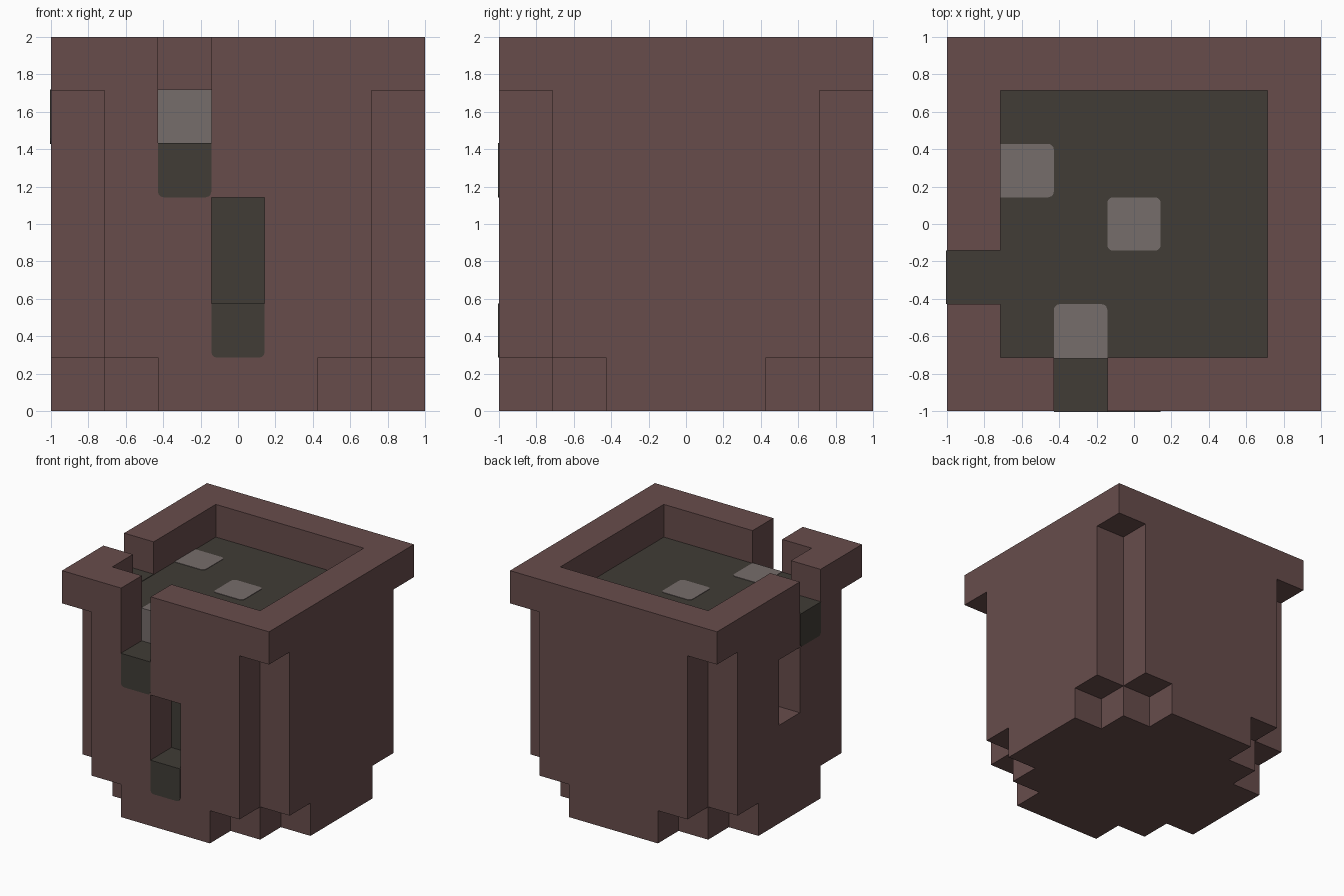
import bpy, bmesh, math
from mathutils import Vector

if "Cube" in bpy.data.objects:
    bpy.data.objects.remove(bpy.data.objects["Cube"], do_unlink=True)

U = 2 / 7          # one block
LIFT = 0.004       # how far painted plates stand proud


def material(name, rgb):
    m = bpy.data.materials.new(name)
    m.use_nodes = True
    m.diffuse_color = (*rgb, 1)
    m.node_tree.nodes["Principled BSDF"].inputs["Base Color"].default_value = (*rgb, 1)
    return m


BROWN = material("cauldron brown", (0.137, 0.073, 0.071))
BROTH = material("dark broth", (0.052, 0.046, 0.037))
BUBBLE = material("bubble grey", (0.182, 0.153, 0.146))


def finish(name, bm, mat):
    bmesh.ops.recalc_face_normals(bm, faces=bm.faces)
    me = bpy.data.meshes.new(name)
    bm.to_mesh(me)
    bm.free()
    me.materials.append(mat)
    ob = bpy.data.objects.new(name, me)
    bpy.context.collection.objects.link(ob)
    return ob


def corner(i, j, k):
    return Vector((i * U - 1, j * U - 1, k * U))


def blocks(name, cells, mat):
    """Outer skin of a set of blocks, with flat areas merged."""
    bm = bmesh.new()
    for c in cells:
        for axis in range(3):
            for side in (0, 1):
                n = list(c)
                n[axis] += 2 * side - 1
                if tuple(n) in cells:
                    continue
                b, d = (axis + 1) % 3, (axis + 2) % 3
                quad = []
                for s, t in ((0, 0), (1, 0), (1, 1), (0, 1)):
                    p = list(c)
                    p[axis] += side
                    p[b] += s
                    p[d] += t
                    quad.append(bm.verts.new(corner(*p)))
                bm.faces.new(quad if side else quad[::-1])
    bmesh.ops.remove_doubles(bm, verts=bm.verts, dist=1e-4)
    bmesh.ops.dissolve_limit(bm, angle_limit=0.01, verts=bm.verts, edges=bm.edges)
    return finish(name, bm, mat)


def rounded_block(name, lo, hi, axis, rounded, mat, r=0.03):
    """Box whose chosen edges along one axis are rounded.
    rounded holds (side, side) signs in the two other axes."""
    bm = bmesh.new()
    bmesh.ops.create_cube(bm, size=1)
    lo, hi = Vector(lo), Vector(hi)
    for v in bm.verts:
        v.co = Vector([lo[a] if v.co[a] < 0 else hi[a] for a in range(3)])
    mid = (lo + hi) / 2
    others = [a for a in range(3) if a != axis]
    picked = []
    for e in bm.edges:
        p, q = e.verts[0].co, e.verts[1].co
        if abs(p[axis] - q[axis]) > 1e-5:
            sides = tuple(1 if p[a] > mid[a] else -1 for a in others)
            if sides in rounded:
                picked.append(e)
    bmesh.ops.bevel(bm, geom=picked, offset=r, segments=3, profile=0.5, affect='EDGES')
    return finish(name, bm, mat)


def inset(i, j):
    """Steps in from the nearest side walls, added together."""
    return min(i, 6 - i) + min(j, 6 - j)


grid = [(i, j) for i in range(7) for j in range(7)]
border = [c for c in grid if 0 in c or 6 in c]

# Stepped round base
blocks("base", {(i, j, 0) for i, j in grid if inset(i, j) >= 2}, BROWN)

# Walls without corner posts, with spill openings in the front and side
openings = {(2, 0, 5), (3, 0, 3), (3, 0, 2), (0, 3, 4), (0, 3, 3)}
blocks("wall", {(i, j, k) for i, j in border if inset(i, j) >= 1
                for k in range(1, 6)} - openings, BROWN)

# Overhanging square rim with two pouring notches
blocks("rim", {(i, j, 6) for i, j in border} - {(2, 0, 6), (0, 2, 6)}, BROWN)

# Broth filling the inside
blocks("broth", {(i, j, k) for i in range(1, 6) for j in range(1, 6)
                 for k in range(1, 6)}, BROTH)

# Drips running over the wall, rounded at their lower corners
LOW = {(-1, -1), (1, -1)}
for name, cell, axis in (("upper_front_drip", (2, 0, 4), 1),
                         ("lower_front_drip", (3, 0, 1), 1),
                         ("side_drip", (0, 2, 5), 0)):
    lo = corner(*cell)
    hi = lo + Vector((U, U, U + LIFT))
    lo[axis] -= LIFT
    rounded_block(name, lo, hi, axis, LOW, BROTH)

# Bubbles on the broth, square where they touch the wall
ALL = {(-1, -1), (1, -1), (-1, 1), (1, 1)}
for name, (i, j), rounded in (("middle_bubble", (3, 3), ALL),
                              ("side_bubble", (1, 4), {(1, -1), (1, 1)})):
    lo = corner(i, j, 6)
    rounded_block(name, lo, lo + Vector((U, U, LIFT)), 2, rounded, BUBBLE)

# Bubble showing through the front notch
lo = corner(2, 1, 5)
rounded_block("notch_bubble", lo - Vector((0, LIFT, 0)), lo + Vector((U, U, U + LIFT)),
              2, {(-1, 1), (1, 1)}, BUBBLE)
